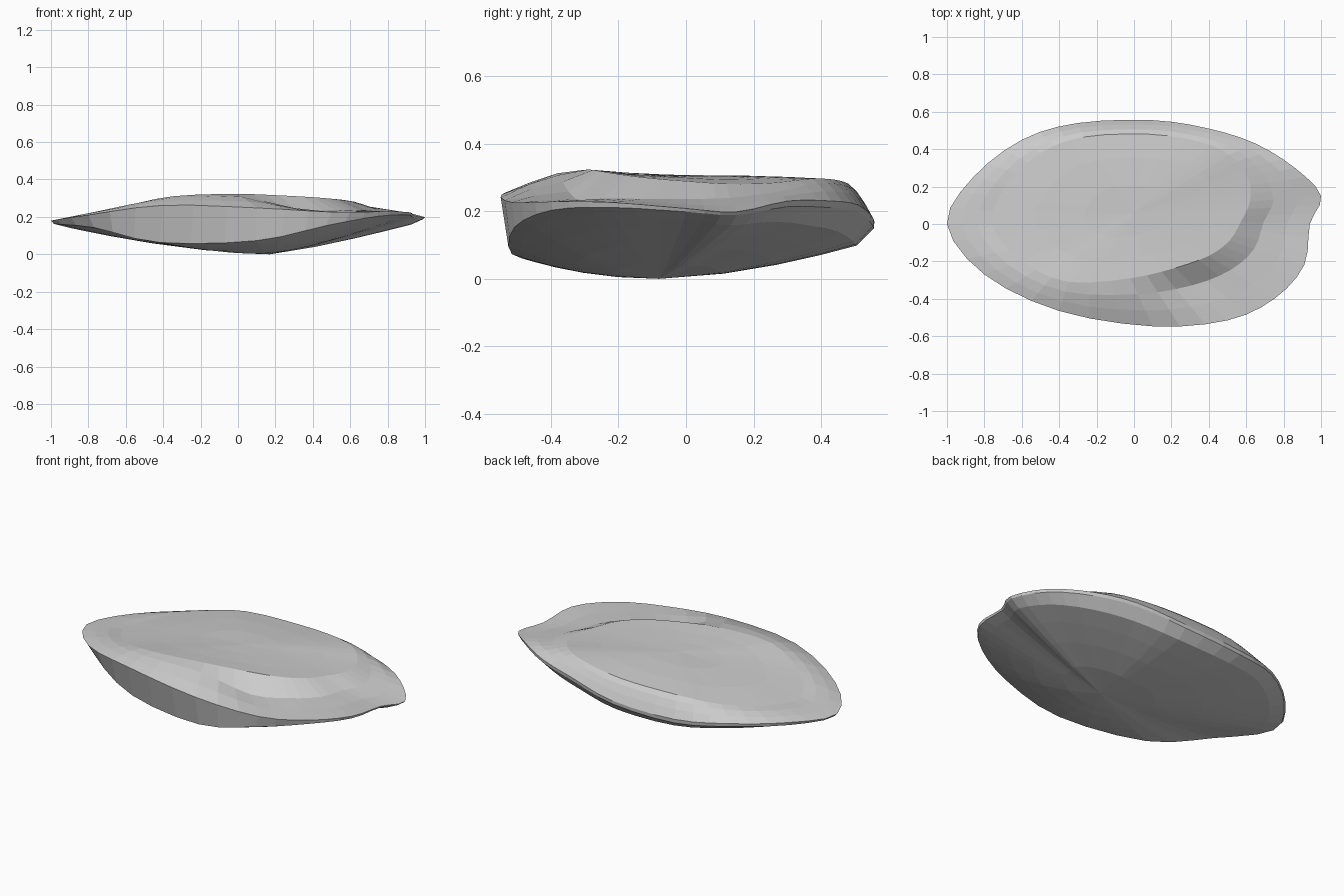
import bpy, bmesh, math
from mathutils import Vector

if "Cube" in bpy.data.objects:
    bpy.data.objects.remove(bpy.data.objects["Cube"])

# Upper edge of the rim, anticlockwise from the right tip
upper = [(1.0, .15, .2), (.86, .3, .232), (.65, .43, .232), (.4, .51, .22),
         (.1, .555, .178), (-.3, .54, .168), (-.6, .45, .188), (-.86, .25, .188),
         (-1.0, .0, .182), (-.8, -.27, .212), (-.4, -.465, .264), (.1, -.547, .25),
         (.5, -.515, .228), (.75, -.4, .23), (.91, -.22, .228), (.94, 0, .21)]

# Lower edge of the rim: undercut along the front, thin at the back
lower = [(.99, .15, .19), (.855, .298, .215), (.648, .428, .212), (.4, .507, .2),
         (.1, .553, .158), (-.3, .537, .145), (-.6, .447, .17), (-.855, .247, .17),
         (-.985, .0, .165), (-.77, -.245, .145), (-.42, -.4, .065), (.1, -.515, .075),
         (.47, -.507, .155), (.745, -.397, .205), (.905, -.22, .213), (.935, 0, .2)]

# Edge of the raised top plateau, matching the rim point by point
plateau = [(.62, .12, .283), (.61, .25, .285), (.51, .37, .298), (.35, .44, .295),
           (.08, .48, .283), (-.27, .465, .277), (-.5, .38, .25), (-.68, .21, .225),
           (-.76, 0, .215), (-.6, -.2, .26), (-.35, -.31, .312), (-.02, -.29, .325),
           (.22, -.235, .317), (.4, -.17, .307), (.51, -.09, .298), (.57, .01, .29)]
# How far the ledge outside the plateau has dropped at each of two steps
LEDGE = {12: (.88, .93), 13: (.88, .95), 14: (.85, .95), 15: (.65, .85), 0: (.5, .75), 1: (.5, .75)}
STEPS = 3


def smooth_loop(points):
    """Closed Catmull-Rom curve through the points."""
    pts = [Vector(p) for p in points]
    n, out = len(pts), []
    for i in range(n):
        a, b, c, d = (pts[(i + k) % n] for k in (-1, 0, 1, 2))
        for s in range(STEPS):
            t = s / STEPS
            out.append(.5 * (2 * b + (c - a) * t + (2 * a - 5 * b + 4 * c - d) * t * t
                             + (3 * b - a - 3 * c + d) * t ** 3))
    return out


top_mid, bottom_mid = Vector((0, .06, .308)), Vector((.17, -.08, .002))
rings = []

# Top: plateau rings, then the ledge and shoulder out to the rim
for t in (.35, .7, 1):
    rings.append([tuple(top_mid.lerp(Vector(p), t)[:2])
                  + (top_mid.z + (p[2] - top_mid.z) * t * t,) for p in plateau])
for s, t in enumerate((.33, .67)):
    ring = []
    for i, (p, u) in enumerate(zip(plateau, upper)):
        v = Vector(p).lerp(Vector(u), t)
        k = LEDGE[i][s] if i in LEDGE else t ** 1.4
        v.z = p[2] + (u[2] - p[2]) * k
        ring.append(tuple(v))
    rings.append(ring)
rings += [upper, lower]

# Underside: shallow bowl, straighter toward the right tip, steeper lip at the back
for t in (.92, .75, .55, .3):
    ring = []
    for p in lower:
        d = Vector(p) - bottom_mid
        a = math.atan2(d.y, d.x)
        power = 1.65 - .45 * max(0, math.cos(a)) + .4 * max(0, -math.sin(a))
        lip = 1 - .25 * max(0, math.sin(a))
        ring.append((bottom_mid.x + d.x * t, bottom_mid.y + d.y * t,
                     bottom_mid.z + d.z * lip * t ** power))
    rings.append(ring)

# Skin the rings and close both middles
bm = bmesh.new()
loops = [[bm.verts.new(v) for v in smooth_loop(r)] for r in rings]
n = len(loops[0])
for a, b in zip(loops, loops[1:]):
    for i in range(n):
        j = (i + 1) % n
        bm.faces.new((a[i], b[i], b[j], a[j]))
for loop, mid in ((loops[0], top_mid), (loops[-1], bottom_mid)):
    c = bm.verts.new(mid)
    for i in range(n):
        bm.faces.new((c, loop[i], loop[(i + 1) % n]))
bmesh.ops.recalc_face_normals(bm, faces=bm.faces[:])

# Settle on the ground
low = min(v.co.z for v in bm.verts)
bmesh.ops.translate(bm, verts=bm.verts[:], vec=(0, 0, -low))
mesh = bpy.data.meshes.new("flat_stone")
bm.to_mesh(mesh)
bm.free()
stone = bpy.data.objects.new("flat_stone", mesh)
bpy.context.collection.objects.link(stone)
